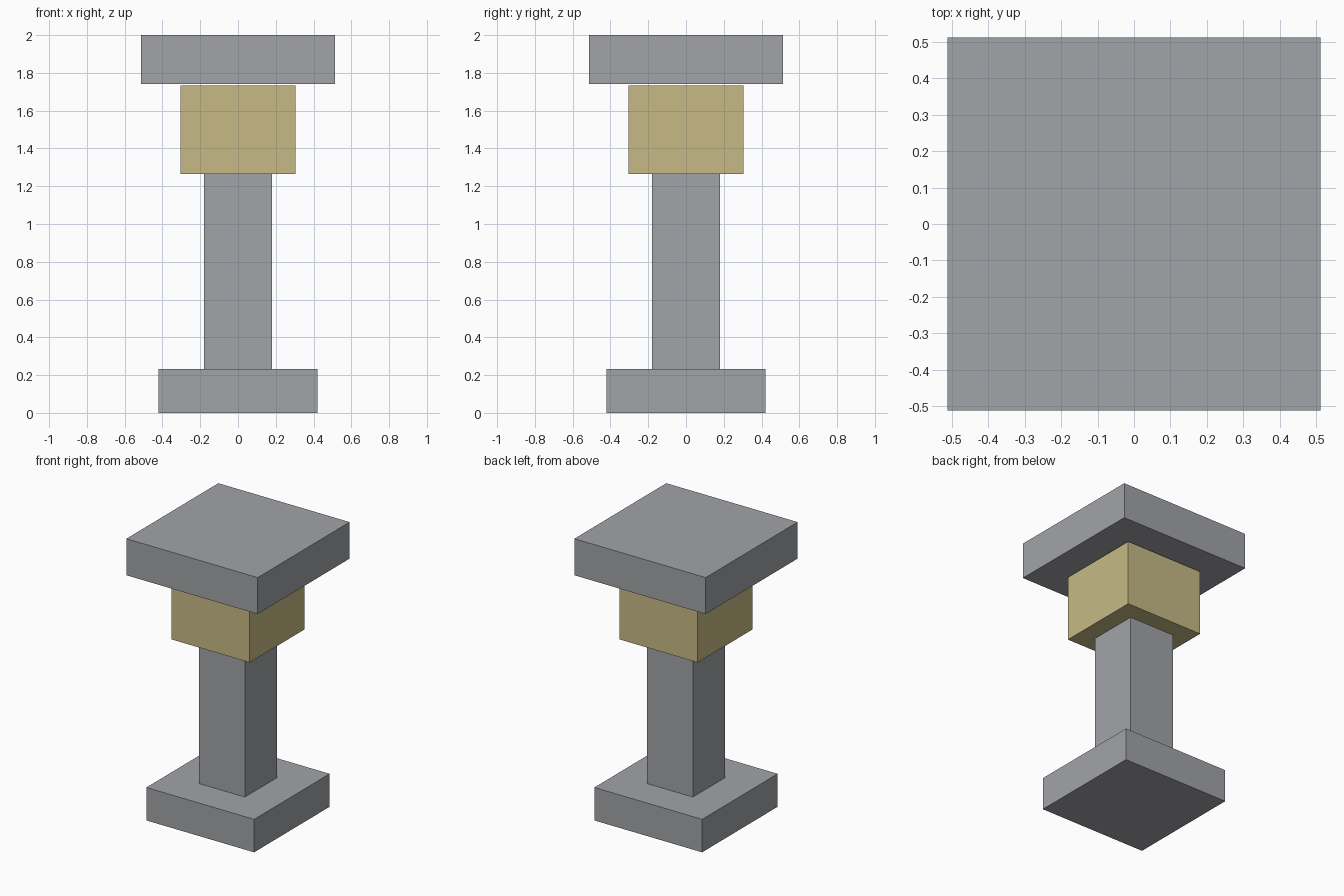
import bpy

if "Cube" in bpy.data.objects:
    bpy.data.objects.remove(bpy.data.objects["Cube"])


def material(name, colour):
    mat = bpy.data.materials.new(name)
    mat.diffuse_color = (*colour, 1.0)
    mat.use_nodes = True
    mat.node_tree.nodes["Principled BSDF"].inputs["Base Color"].default_value = mat.diffuse_color
    return mat


grey = material("stone_grey", (0.36, 0.37, 0.39))
tan = material("warm_tan", (0.57, 0.49, 0.235))


def block(name, width, bottom, top, mat):
    """Square block centred on the z axis."""
    bpy.ops.mesh.primitive_cube_add(size=1, location=(0, 0, (bottom + top) / 2))
    obj = bpy.context.object
    obj.name = name
    obj.scale = (width, width, top - bottom)
    bpy.ops.object.transform_apply(location=False, rotation=False, scale=True)
    obj.data.materials.append(mat)
    return obj


# Foot slab, shaft, lantern block and overhanging cap (thin gap under the cap)
block("base", 0.842, 0.0, 0.233, grey)
block("post", 0.358, 0.233, 1.265, grey)
block("lantern", 0.61, 1.265, 1.732, tan)
block("cap", 1.026, 1.742, 2.0, grey)
